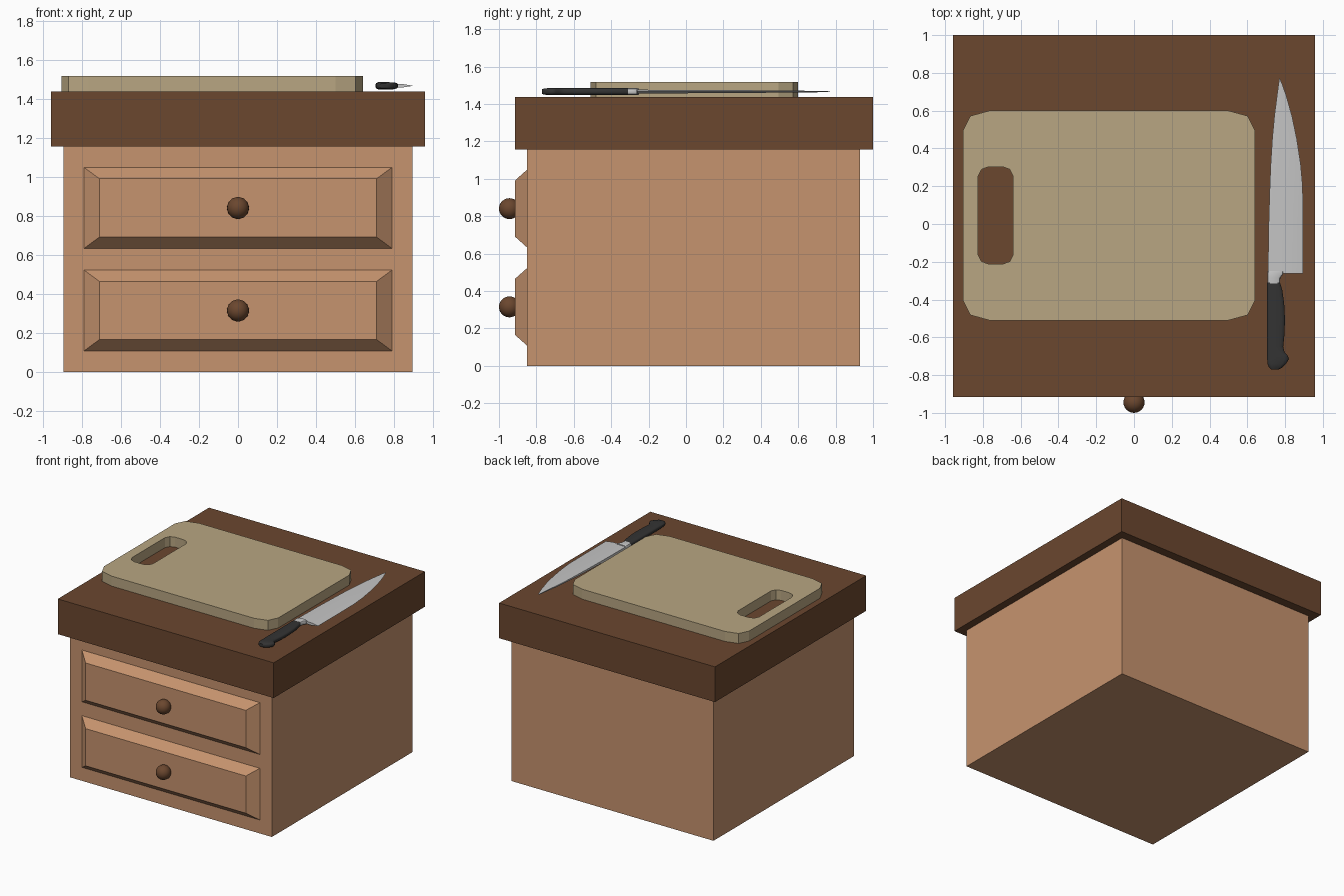
import bpy, bmesh, math

if "Cube" in bpy.data.objects:
    bpy.data.objects.remove(bpy.data.objects["Cube"])


def material(name, rgb):
    m = bpy.data.materials.new(name)
    m.diffuse_color = (*rgb, 1)
    m.use_nodes = True
    m.node_tree.nodes["Principled BSDF"].inputs["Base Color"].default_value = m.diffuse_color
    return m


light_wood = material("light wood", (0.565, 0.292, 0.156))
dark_wood = material("dark wood", (0.147, 0.063, 0.028))
board_wood = material("board wood", (0.479, 0.381, 0.223))
steel = material("steel", (0.56, 0.56, 0.56))
black = material("black handle", (0.033, 0.033, 0.033))


def finish(name, bm, mat, smooth=None):
    bmesh.ops.recalc_face_normals(bm, faces=bm.faces)
    me = bpy.data.meshes.new(name)
    bm.to_mesh(me)
    bm.free()
    me.materials.append(mat)
    ob = bpy.data.objects.new(name, me)
    bpy.context.collection.objects.link(ob)
    if smooth:
        bpy.context.view_layer.objects.active = ob
        ob.select_set(True)
        bpy.ops.object.shade_smooth_by_angle(angle=math.radians(smooth))
        ob.select_set(False)
    return ob


def skin(name, rings, mat, smooth=None, closed=False):
    """Join successive rings of points; cap the ends or close into a loop."""
    bm = bmesh.new()
    vs = [[bm.verts.new(p) for p in r] for r in rings]
    pairs = list(zip(vs, vs[1:])) + ([(vs[-1], vs[0])] if closed else [])
    n = len(vs[0])
    for a, b in pairs:
        for i in range(n):
            j = (i + 1) % n
            bm.faces.new((a[i], a[j], b[j], b[i]))
    if not closed:
        bm.faces.new(vs[0])
        bm.faces.new(vs[-1])
    return finish(name, bm, mat, smooth)


def box(name, x0, x1, y0, y1, z0, z1, mat):
    ring = [(x0, y0), (x1, y0), (x1, y1), (x0, y1)]
    return skin(name, [[(x, y, z) for x, y in ring] for z in (z0, z1)], mat)


# Cabinet body and overhanging worktop
box("cabinet_body", -0.895, 0.895, -0.85, 0.93, 0, 1.155, light_wood)
box("worktop", -0.957, 0.957, -0.915, 1.0, 1.155, 1.437, dark_wood)


# Bevelled drawer fronts with round knobs
def drawer(label, z0, z1, knob_z):
    def ring(w, lo, hi, y):
        return [(-w, y, lo), (w, y, lo), (w, y, hi), (-w, y, hi)]
    skin(label + "_drawer_front", [ring(0.79, z0, z1, -0.849),
                                   ring(0.71, z0 + 0.059, z1 - 0.059, -0.915)], light_wood)
    bm = bmesh.new()
    bmesh.ops.create_uvsphere(bm, u_segments=24, v_segments=16, radius=0.056)
    bmesh.ops.translate(bm, verts=bm.verts, vec=(0, -0.944, knob_z))
    finish(label + "_drawer_knob", bm, dark_wood, 60)


drawer("upper", 0.632, 1.049, 0.84)
drawer("lower", 0.107, 0.523, 0.315)


# Cutting board with clipped corners and a through handle slot
def clipped(x0, x1, y0, y1, corner):
    pts = []
    for sx, sy in ((1, 1), (-1, 1), (-1, -1), (1, -1)):
        c = corner if sx * sy > 0 else corner[::-1]
        for dx, dy in c:
            pts.append(((x1 - dx) if sx > 0 else (x0 + dx),
                        (y1 - dy) if sy > 0 else (y0 + dy)))
    return pts


outer = clipped(-0.905, 0.64, -0.51, 0.60, [(0, 0.105), (0.038, 0.028), (0.14, 0)])
slot = clipped(-0.825, -0.64, -0.212, 0.303, [(0, 0.05), (0.018, 0.014), (0.055, 0)])
skin("cutting_board", [[(x, y, z) for x, y in r] for r, z in
                       ((outer, 1.437), (outer, 1.517), (slot, 1.517), (slot, 1.437))],
     board_wood, closed=True)


# Knife lying flat: rows are (y, left x, right x, half thickness)
def knife_part(name, rows, section, mat, smooth):
    skin(name, [[(x0 + (x1 - x0) * u, y, 1.466 + h * v) for u, v in section]
                for y, x0, x1, h in rows], mat, smooth)


wedge = [(0, -1), (0.68, -1), (1, -0.05), (1, 0.05), (0.68, 1), (0, 1)]
rounded = [(0.2, -1), (0.8, -1), (0.95, -0.75), (1, -0.4), (1, 0.4), (0.95, 0.75),
           (0.8, 1), (0.2, 1), (0.05, 0.75), (0, 0.4), (0, -0.4), (0.05, -0.75)]
knife_part("knife_blade", [
    (-0.263, 0.709, 0.895, 0.01), (0, 0.713, 0.895, 0.009), (0.2, 0.719, 0.893, 0.008),
    (0.32, 0.724, 0.882, 0.0075), (0.45, 0.732, 0.862, 0.006), (0.57, 0.743, 0.837, 0.005),
    (0.68, 0.757, 0.806, 0.004), (0.74, 0.765, 0.785, 0.003), (0.77, 0.769, 0.772, 0.001)],
    wedge, steel, 20)
knife_part("knife_bolster", [
    (-0.315, 0.706, 0.772, 0.018), (-0.285, 0.706, 0.775, 0.019),
    (-0.265, 0.706, 0.79, 0.019), (-0.25, 0.707, 0.79, 0.016)], rounded, steel, 30)
knife_part("knife_handle", [
    (-0.77, 0.727, 0.765, 0.012), (-0.76, 0.715, 0.785, 0.016), (-0.74, 0.707, 0.805, 0.018),
    (-0.715, 0.705, 0.82, 0.018), (-0.695, 0.705, 0.813, 0.018), (-0.68, 0.705, 0.797, 0.018),
    (-0.65, 0.705, 0.79, 0.018), (-0.58, 0.705, 0.797, 0.018), (-0.5, 0.705, 0.799, 0.018),
    (-0.42, 0.705, 0.795, 0.018), (-0.35, 0.705, 0.785, 0.018), (-0.31, 0.705, 0.773, 0.018)],
    rounded, black, 40)
